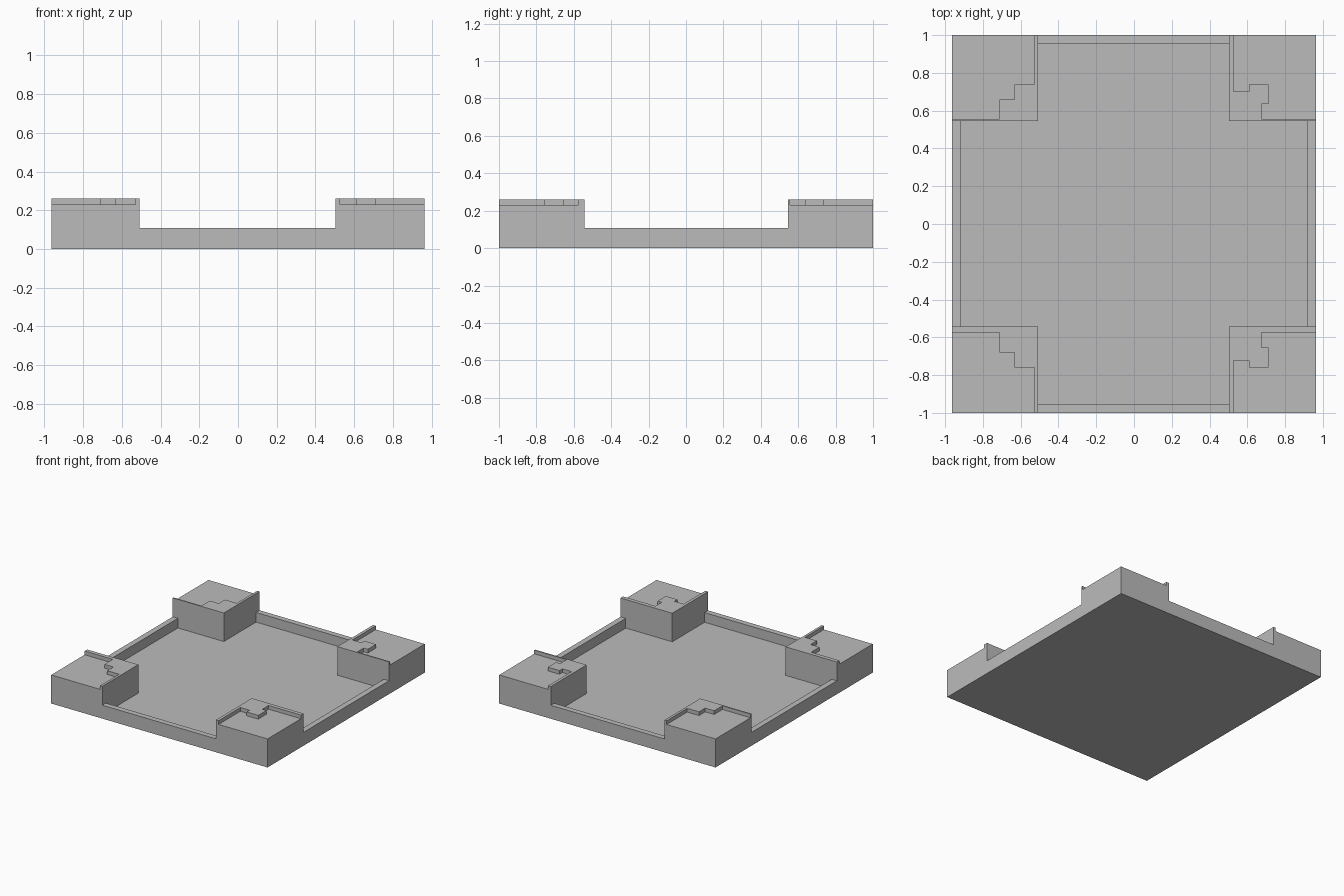
import bpy
import bmesh

cube = bpy.data.objects.get("Cube")
if cube:
    bpy.data.objects.remove(cube, do_unlink=True)

GREY = bpy.data.materials.new("stone grey")
GREY.use_nodes = True
GREY.diffuse_color = (0.5, 0.5, 0.5, 1)
shader = GREY.node_tree.nodes["Principled BSDF"]
shader.inputs["Base Color"].default_value = GREY.diffuse_color
shader.inputs["Roughness"].default_value = 0.8

# Outer size, inner rim faces, and edges of the four openings
OX, OY = 0.963, 1.0
RX, RY = 0.917, 0.955
LEFT, RIGHT, FRONT, BACK = -0.508, 0.503, -0.543, 0.545
FLOOR, RIM, PAD, LIP = 0.03, 0.108, 0.23, 0.26


def prism(name, outline, top):
    """Extrude a flat outline from the ground up to the given height."""
    bm = bmesh.new()
    face = bm.faces.new([bm.verts.new((x, y, 0)) for x, y in outline])
    new = bmesh.ops.extrude_face_region(bm, geom=[face])["geom"]
    for v in new:
        if isinstance(v, bmesh.types.BMVert):
            v.co.z = top
    bmesh.ops.recalc_face_normals(bm, faces=bm.faces)
    mesh = bpy.data.meshes.new(name)
    bm.to_mesh(mesh)
    bm.free()
    mesh.materials.append(GREY)
    obj = bpy.data.objects.new(name, mesh)
    bpy.context.collection.objects.link(obj)
    return obj


def box(name, x0, x1, y0, y1, top):
    return prism(name, [(x0, y0), (x1, y0), (x1, y1), (x0, y1)], top)


# Sunken cross-shaped floor
prism("floor", [
    (LEFT, -RY), (RIGHT, -RY), (RIGHT, FRONT), (RX, FRONT),
    (RX, BACK), (RIGHT, BACK), (RIGHT, RY), (LEFT, RY),
    (LEFT, BACK), (-RX, BACK), (-RX, FRONT), (LEFT, FRONT)], FLOOR)

# Low rims across the four openings
box("front_rim", LEFT, RIGHT, -OY, -RY, RIM)
box("back_rim", LEFT, RIGHT, RY, OY, RIM)
box("right_rim", -OX, -RX, FRONT, BACK, RIM)
box("left_rim", RX, OX, FRONT, BACK, RIM)

# Stepped border between raised lip and lower pad, on the back corners
stairs = [(-0.528, OY), (-0.528, 0.739), (-0.633, 0.739), (-0.633, 0.66),
          (-0.713, 0.66), (-0.713, 0.555), (-OX, 0.555)]
hook = [(0.527, OY), (0.527, 0.702), (0.609, 0.702), (0.609, 0.739),
        (0.712, 0.739), (0.712, 0.635), (0.675, 0.635), (0.675, 0.555),
        (OX, 0.555)]

# Corner blocks: raised inner lip and lower outer pad
for side, border, inner_x, outer_x in (("right", stairs, LEFT, -OX),
                                       ("left", hook, RIGHT, OX)):
    for end, inner_y, outer_y in (("back", BACK, OY), ("front", FRONT, -OY)):
        edge = border
        if end == "front":
            # The front lips are slightly wider than the back ones
            edge = [(x, -min(y + 0.02, OY)) for x, y in border]
        prism(f"{end}_{side}_lip", edge + [
            (outer_x, inner_y), (inner_x, inner_y), (inner_x, outer_y)], LIP)
        prism(f"{end}_{side}_pad", edge + [(outer_x, outer_y)], PAD)
